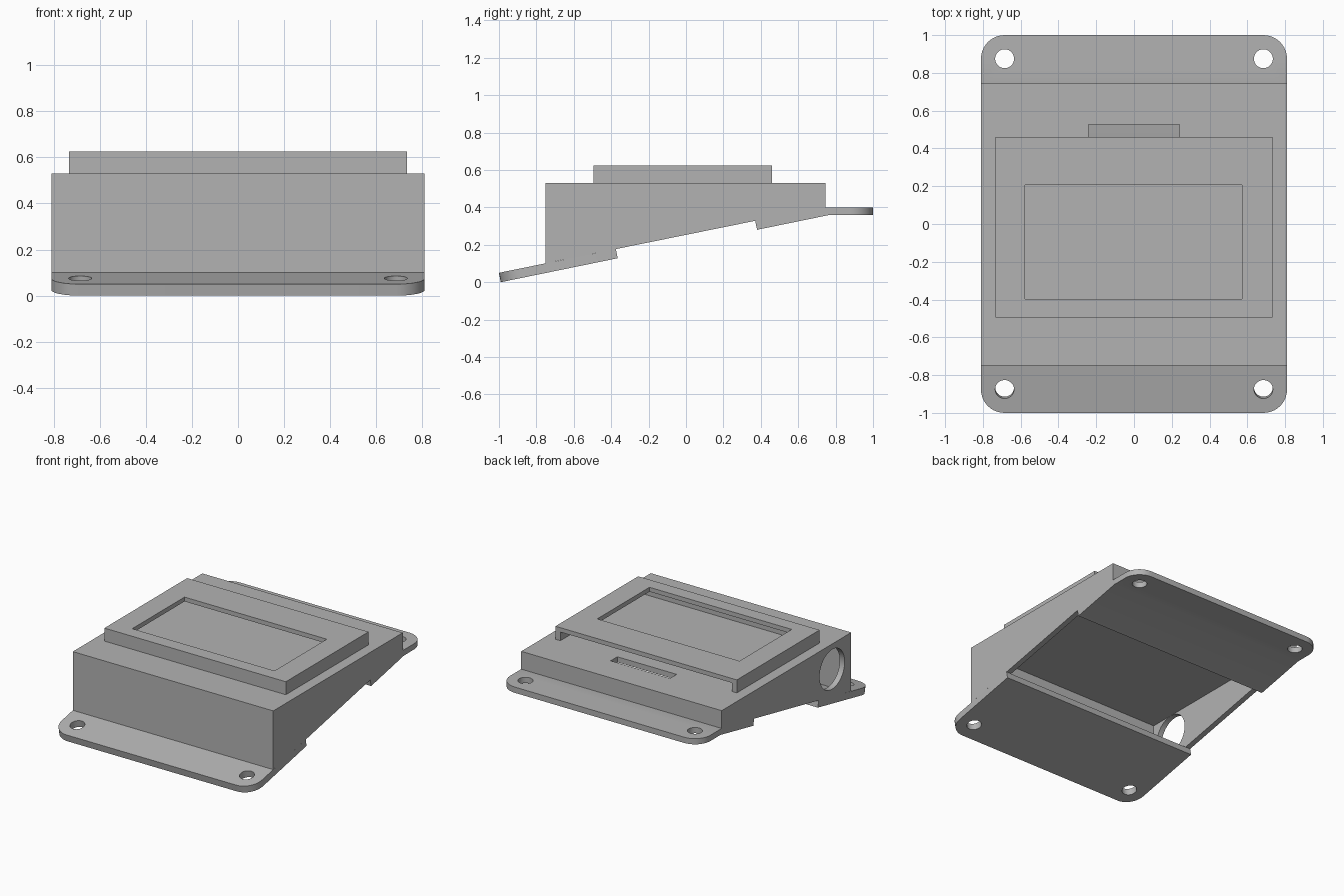
import bpy, bmesh
from mathutils import Matrix

old = bpy.data.objects.get("Cube")
if old:
    bpy.data.objects.remove(old, do_unlink=True)

GREY = (0.45, 0.45, 0.45, 1.0)
mat = bpy.data.materials.new("matte_grey")
mat.use_nodes = True
mat.diffuse_color = GREY
mat.node_tree.nodes["Principled BSDF"].inputs["Base Color"].default_value = GREY


def add_object(name, bm):
    bmesh.ops.recalc_face_normals(bm, faces=bm.faces[:])
    mesh = bpy.data.meshes.new(name)
    bm.to_mesh(mesh)
    bm.free()
    mesh.materials.append(mat)
    ob = bpy.data.objects.new(name, mesh)
    bpy.context.collection.objects.link(ob)
    return ob


def prism(name, profile, x0, x1, round_y=None, radius=0.125):
    """Extrude a (y, z) profile along x; round the corners lying near round_y."""
    bm = bmesh.new()
    face = bm.faces.new([bm.verts.new((x0, y, z)) for y, z in profile])
    out = bmesh.ops.extrude_face_region(bm, geom=[face])
    verts = [v for v in out["geom"] if isinstance(v, bmesh.types.BMVert)]
    bmesh.ops.translate(bm, verts=verts, vec=(x1 - x0, 0, 0))
    if round_y is not None:
        near = [e for e in bm.edges
                if all(abs(v.co.y - round_y) < 0.02 for v in e.verts)
                and abs(e.verts[0].co.x - e.verts[1].co.x) < 0.001]
        bmesh.ops.bevel(bm, geom=near, offset=radius, offset_type='OFFSET',
                        segments=10, profile=0.5, affect='EDGES')
    return add_object(name, bm)


def box(name, x0, x1, y0, y1, z0, z1):
    return prism(name, [(y0, z0), (y1, z0), (y1, z1), (y0, z1)], x0, x1)


def cylinder(name, centre, radius, depth, rotation):
    bm = bmesh.new()
    bmesh.ops.create_cone(bm, cap_ends=True, segments=40, radius1=radius,
                          radius2=radius, depth=depth,
                          matrix=Matrix.Translation(centre) @ rotation)
    return add_object(name, bm)


def cut(ob, cutters):
    """Subtract the cutters, bake the result and drop the cutters."""
    for c in cutters:
        c.hide_render = True
        mod = ob.modifiers.new("cut", 'BOOLEAN')
        mod.operation = 'DIFFERENCE'
        mod.solver = 'EXACT'
        mod.object = c
    bpy.context.view_layer.update()
    baked = bpy.data.meshes.new_from_object(
        ob.evaluated_get(bpy.context.evaluated_depsgraph_get()))
    ob.modifiers.clear()
    ob.data = baked
    for c in cutters:
        bpy.data.objects.remove(c, do_unlink=True)


W = 0.81       # half width
WALL = 0.04    # wall thickness
TILT = 0.2     # slope angle of the base in radians


def screw_holes(y, z, angle):
    rot = Matrix.Rotation(angle, 4, 'X')
    return [cylinder("hole", (s * 0.685, y, z), 0.05, 0.3, rot) for s in (-1, 1)]


# Wedge shaped housing, hollow and open underneath
housing = prism("housing", [(-0.75, 0.101), (-0.75, 0.53), (0.745, 0.53),
                            (0.745, 0.40), (0.725, 0.40)], -W, W)
cavity = box("cavity", WALL - W, W - WALL, WALL - 0.75, 0.745 - WALL, -0.2, 0.53 - WALL)
cable_slot = box("slot", -0.24, 0.24, 0.45, 0.527, 0.45, 0.6)
side_port = cylinder("port", (-W, -0.53, 0.345), 0.145, 0.3,
                     Matrix.Rotation(1.5707963, 4, 'Y'))
cut(housing, [cavity, cable_slot, side_port])

# Sloped front mounting plate
front_plate = prism("front_mounting_plate",
                    [(-1.0, 0.05), (-0.375, 0.177), (-0.365, 0.128), (-0.99, 0.0)],
                    -W, W, round_y=-1.0)
cut(front_plate, screw_holes(-0.87, 0.05, TILT))

# Back mounting plate: sloped floor that turns into a level flange
back_plate = prism("back_mounting_plate",
                   [(0.37, 0.329), (0.725, 0.40), (1.0, 0.40),
                    (1.0, 0.358), (0.76, 0.358), (0.38, 0.28)],
                   -W, W, round_y=1.0)
cut(back_plate, screw_holes(0.875, 0.38, 0.0))

# Display frame with a window, open at the back
frame = box("display_frame", -0.733, 0.733, -0.495, 0.46, 0.53, 0.625)
pocket = box("pocket", -0.693, 0.693, -0.455, 0.6, 0.4, 0.593)
window = box("window", -0.577, 0.573, -0.397, 0.207, 0.55, 0.7)
cut(frame, [pocket, window])

# Smooth the round edges, keep the rest crisp
bpy.ops.object.select_all(action='DESELECT')
for ob in (housing, front_plate, back_plate, frame):
    ob.select_set(True)
bpy.context.view_layer.objects.active = housing
bpy.ops.object.shade_smooth_by_angle()
